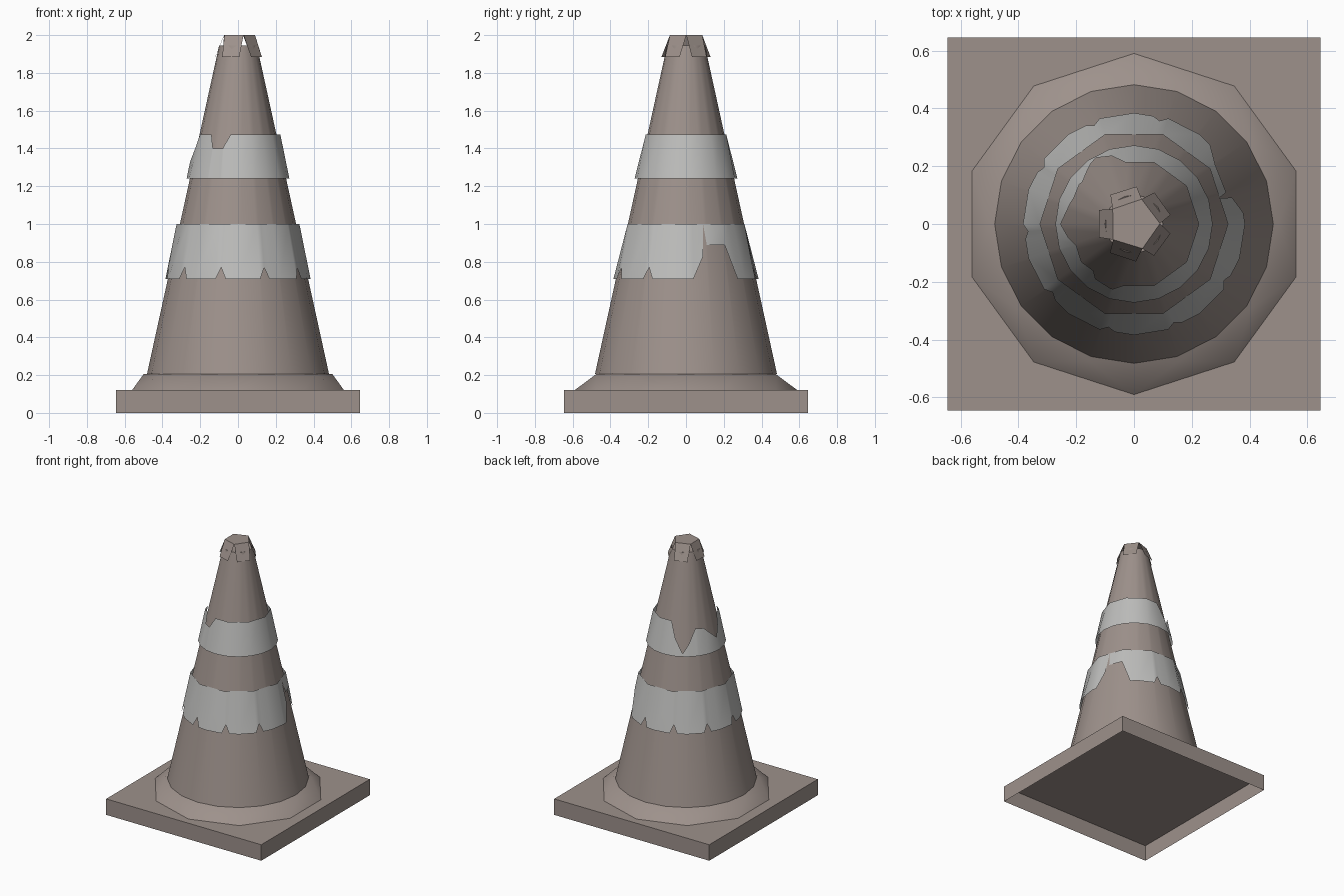
import bpy, bmesh
from math import sin, cos, pi, radians

if "Cube" in bpy.data.objects:
    bpy.data.objects.remove(bpy.data.objects["Cube"], do_unlink=True)


def material(name, rgb):
    m = bpy.data.materials.new(name)
    m.use_nodes = True
    m.diffuse_color = (*rgb, 1)
    m.node_tree.nodes["Principled BSDF"].inputs["Base Color"].default_value = (*rgb, 1)
    return m


body = material("weathered_brown", (0.34, 0.285, 0.26))
tape = material("pale_grey_tape", (0.51, 0.51, 0.50))


def polar(r, deg, z):
    return (r * cos(radians(deg)), r * sin(radians(deg)), z)


def ring(bm, r, z, n, turn=0):
    return [bm.verts.new(polar(r, turn + 360 * i / n, z)) for i in range(n)]


def finish(name, bm, mat, smooth=True, outward=True):
    if outward:
        bmesh.ops.recalc_face_normals(bm, faces=bm.faces)
    me = bpy.data.meshes.new(name)
    bm.to_mesh(me)
    bm.free()
    me.materials.append(mat)
    ob = bpy.data.objects.new(name, me)
    bpy.context.collection.objects.link(ob)
    if smooth:
        bpy.ops.object.select_all(action="DESELECT")
        ob.select_set(True)
        bpy.context.view_layer.objects.active = ob
        bpy.ops.object.shade_smooth_by_angle(angle=radians(40))
    return ob


# Square base plate, hollow underneath
bm = bmesh.new()
bmesh.ops.create_cube(bm, size=1)
for v in bm.verts:
    v.co = (v.co.x * 1.29, v.co.y * 1.29, (v.co.z + 0.5) * 0.12)
bm.faces.ensure_lookup_table()
underside = [f for f in bm.faces if f.normal.z < -0.5]
bmesh.ops.delete(bm, geom=underside, context="FACES_ONLY")
finish("base_plate", bm, body, smooth=False, outward=False)

# Flared collar: two decagons turned half a step apart
bm = bmesh.new()
low = ring(bm, 0.59, 0.12, 10, 18)
high = ring(bm, 0.50, 0.205, 10)
for i in range(10):
    j = (i + 1) % 10
    bm.faces.new((high[i], low[i], high[j]))
    bm.faces.new((low[i], low[j], high[j]))
bm.faces.new(high)
finish("base_collar", bm, body)

# Main cone with a flat top
bm = bmesh.new()
low = ring(bm, 0.482, 0.205, 20)
high = ring(bm, 0.10, 1.945, 20)
for i in range(20):
    j = (i + 1) % 20
    bm.faces.new((low[i], low[j], high[j], high[i]))
bm.faces.new(high)
finish("cone_body", bm, body, outward=False)

# Torn cap: pentagon top with five tapered flaps
bm = bmesh.new()
top = ring(bm, 0.09, 2.0, 5, 1)
bm.faces.new(top)
for i in range(5):
    a = 1 + 72 * i
    p = bm.verts.new(polar(0.13, a + 13, 1.885))
    q = bm.verts.new(polar(0.13, a + 56, 1.885))
    bm.faces.new((top[i], p, q, top[(i + 1) % 5]))
finish("torn_cap", bm, body, smooth=False, outward=False)


def polygon_radius(r, n, deg):
    step = 2 * pi / n
    return r * cos(step / 2) / cos(radians(deg) % step - step / 2)


def edge_height(points, deg, rest):
    """Height of a torn edge, straight between its points."""
    for (a, za), (b, zb) in zip(points, points[1:]):
        if a <= deg <= b:
            return za + (zb - za) * (deg - a) / (b - a)
    return rest


def band(name, z0, z1, r0, r1, lower_tears, upper_tears):
    """Loose tape ring with torn edges, given as (angle, height) points."""
    bm = bmesh.new()
    angles = set(range(0, 360, 18))
    for tear in lower_tears + upper_tears:
        angles.update(a for a, z in tear)
    columns = []
    for deg in sorted(angles):
        lo, hi = z0, z1
        for tear in lower_tears:
            lo = max(lo, edge_height(tear, deg, z0))
        for tear in upper_tears:
            hi = min(hi, edge_height(tear, deg, z1))
        pair = []
        for z in (lo, hi):
            t = (z - z0) / (z1 - z0)
            r = (1 - t) * polygon_radius(r0, 20, deg) + t * polygon_radius(r1, 10, deg)
            pair.append(bm.verts.new(polar(r, deg, z)))
        columns.append(pair)
    for (a, b), (c, d) in zip(columns, columns[1:] + columns[:1]):
        bm.faces.new((a, c, d, b))
    bmesh.ops.remove_doubles(bm, verts=bm.verts, dist=0.0005)
    finish(name, bm, tape, outward=False)


# Lower tape band: small nicks along the bottom and one large tear
nicks = [[(a - 4, 0.71), (a, 0.77), (a + 4, 0.71)] for a in range(76, 340, 36)]
big_tear = [(6, 0.71), (15, 0.83), (17, 1.0), (19, 0.89), (36, 0.89), (46, 0.71)]
band("lower_band", 0.71, 1.0, 0.384, 0.325, nicks + [big_tear], [])

# Upper tape band: tears running down from the top
back_tear = [(98, 1.475), (108, 1.36), (120, 1.26), (130, 1.33), (141, 1.43),
             (157, 1.42), (180, 1.33), (192, 1.40), (200, 1.475)]
front_tear = [(229, 1.475), (235, 1.40), (250, 1.40), (260, 1.475)]
band("upper_band", 1.24, 1.475, 0.272, 0.224, [], [back_tear, front_tear])
